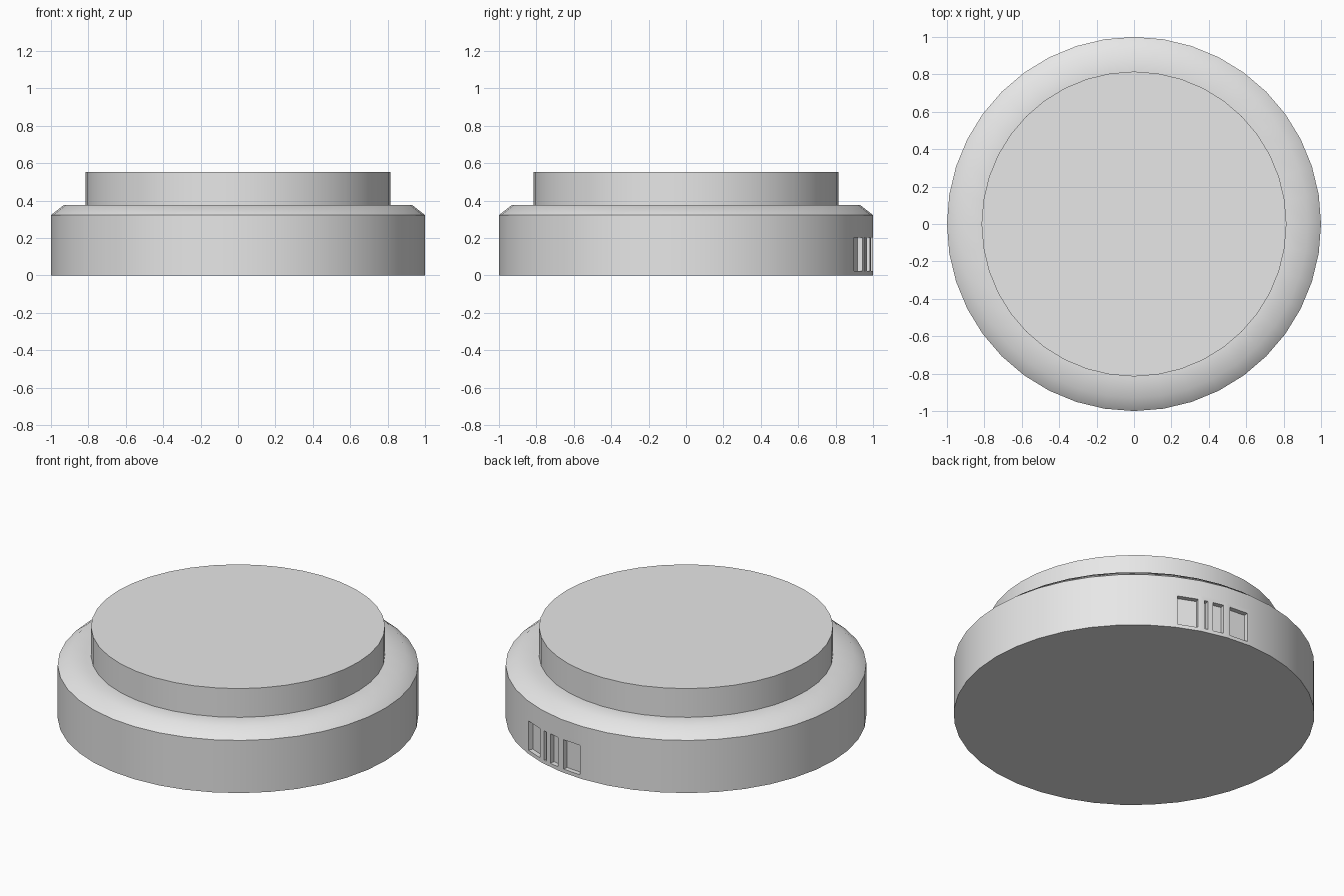
import bpy
import bmesh
from math import cos, sin, pi, radians
from mathutils import Matrix

cube = bpy.data.objects.get("Cube")
if cube:
    bpy.data.objects.remove(cube)

SIDES = 40

grey = bpy.data.materials.new("light_grey")
grey.use_nodes = True
colour = (0.8, 0.8, 0.8, 1)
grey.diffuse_color = colour
grey.node_tree.nodes["Principled BSDF"].inputs["Base Color"].default_value = colour


def add_object(name, bm):
    bmesh.ops.recalc_face_normals(bm, faces=bm.faces)
    mesh = bpy.data.meshes.new(name)
    bm.to_mesh(mesh)
    bm.free()
    mesh.materials.append(grey)
    obj = bpy.data.objects.new(name, mesh)
    bpy.context.collection.objects.link(obj)
    return obj


def select_only(obj):
    bpy.ops.object.select_all(action='DESELECT')
    obj.select_set(True)
    bpy.context.view_layer.objects.active = obj


def lathe(name, profile):
    """Closed round solid from (radius, height) points, bottom to top."""
    bm = bmesh.new()
    rings = [[bm.verts.new((r * cos(2 * pi * i / SIDES), r * sin(2 * pi * i / SIDES), z))
              for i in range(SIDES)] for r, z in profile]
    for low, high in zip(rings, rings[1:]):
        for i in range(SIDES):
            j = (i + 1) % SIDES
            bm.faces.new((low[i], low[j], high[j], high[i]))
    bm.faces.new(rings[0])
    bm.faces.new(rings[-1])
    return add_object(name, bm)


# Wide base with a softened shoulder, and the raised disc on top
base = lathe("base", [(1, 0), (1, 0.23), (1, 0.322), (0.93, 0.377), (0.81, 0.377)])
disc = lathe("top_disc", [(0.815, 0.37), (0.815, 0.553)])

# Row of shallow sockets at the back: start and end angle in degrees
bm = bmesh.new()
for start, end in [(64, 70.8), (73, 74.2), (76, 79.8), (82.2, 89)]:
    width = 2 * sin(radians(end - start) / 2)
    matrix = (Matrix.Rotation(radians((start + end) / 2), 4, 'Z')
              @ Matrix.Translation((1.018, 0, 0.112))
              @ Matrix.Diagonal((0.1, width, 0.18, 1)))
    bmesh.ops.create_cube(bm, size=1, matrix=matrix)
cutter = add_object("socket_cutter", bm)
cutter.hide_render = True

select_only(base)
cut = base.modifiers.new("sockets", 'BOOLEAN')
cut.operation = 'DIFFERENCE'
cut.solver = 'EXACT'
cut.object = cutter
bpy.ops.object.modifier_apply(modifier=cut.name)
bpy.data.objects.remove(cutter)

# Smooth round walls with crisp rims
for obj in (base, disc):
    select_only(obj)
    bpy.ops.object.shade_smooth_by_angle(angle=radians(50))
